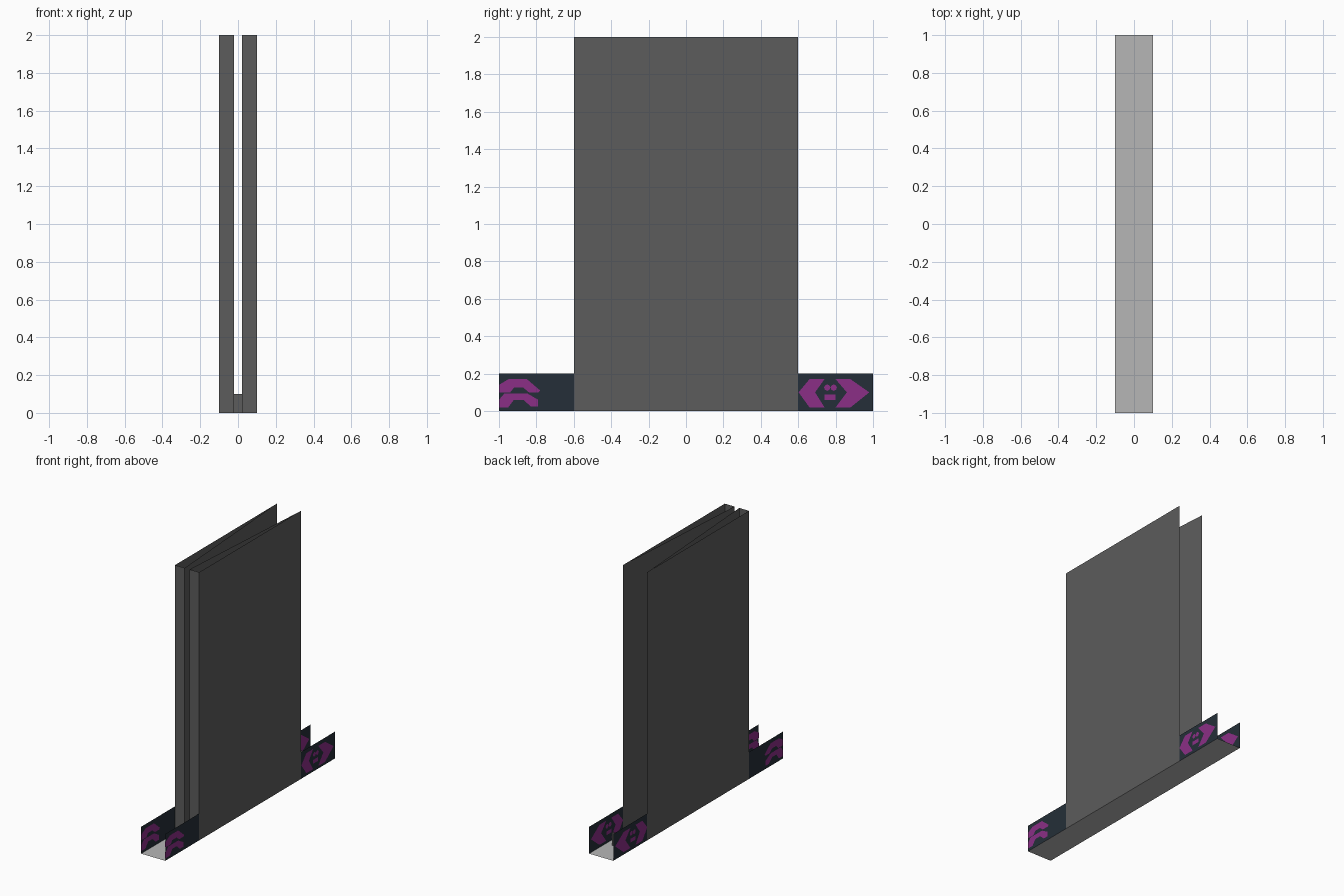
import bpy, math

if "Cube" in bpy.data.objects:
    bpy.data.objects.remove(bpy.data.objects["Cube"])

def mat(name, rgb):
    m = bpy.data.materials.new(name)
    m.diffuse_color = (*rgb, 1)
    m.use_nodes = True
    m.node_tree.nodes["Principled BSDF"].inputs["Base Color"].default_value = m.diffuse_color
    return m

LIGHT = mat("light_grey", (0.47, 0.47, 0.47))
DARK = mat("dark_grey", (0.107, 0.107, 0.107))
NAVY = mat("navy", (0.018, 0.028, 0.040))
PURPLE = mat("purple", (0.26, 0.028, 0.24))

def obj(name, verts, faces, material):
    me = bpy.data.meshes.new(name)
    me.from_pydata(verts, [], faces)
    me.materials.append(material)
    me.update()
    o = bpy.data.objects.new(name, me)
    bpy.context.collection.objects.link(o)
    return o

def wall(name, path, height, material, closed=False):
    """Vertical sheet following a plan path of (x, y) points."""
    n = len(path)
    verts = [(x, y, z) for z in (0, height) for x, y in path]
    faces = [(i, (i + 1) % n, n + (i + 1) % n, n + i) for i in range(n if closed else n - 1)]
    return obj(name, verts, faces, material)

def plate(name, x, outline):
    """Thin painted shape in the y-z plane, showing on both sides of a wall."""
    n = len(outline)
    verts = [(x + d, y, z) for d in (-0.002, 0.002) for y, z in outline]
    faces = [tuple(range(n))[::-1], tuple(range(n, 2 * n))]
    return obj(name, verts, faces, PURPLE)

def disc(y, z, r):
    return [(y + r * math.cos(i * math.pi / 4), z + r * math.sin(i * math.pi / 4)) for i in range(8)]

# floor of the channel
obj("floor", [(-.1, -1, 0), (.1, -1, 0), (.1, 1, 0), (-.1, 1, 0)], [(0, 1, 2, 3)], LIGHT)

# painted ornaments, as (y, z) outlines
ornaments = {
    "front_arch": [(-1, .1), (-1, .14), (-.95, .17), (-.85, .17), (-.78, .11), (-.79, .1),
                   (-.84, .1), (-.87, .125), (-.92, .125), (-.94, .1)],
    "front_hump": [(-1, .02), (-1, .06), (-.97, .095), (-.85, .095), (-.79, .06), (-.79, .025),
                   (-.83, .025), (-.87, .06), (-.92, .06), (-.95, .02)],
    "back_left_chevron": [(.602, .1), (.66, .17), (.74, .17), (.69, .1), (.74, .02), (.66, .02)],
    "back_right_chevron": [(.8, .17), (.88, .17), (.98, .1), (.88, .02), (.8, .02), (.86, .1)],
    "back_dot_a": disc(.755, .125, .017),
    "back_dot_b": disc(.79, .125, .017),
    "back_bar": [(.74, .06), (.8, .06), (.8, .088), (.74, .088)],
}

for side, s in (("left", -1), ("right", 1)):
    # tall wedge: flat outside, narrow front, inside flaring open to the back
    wall(f"{side}_tall_panel", [(s * .1, .6), (s * .1, -.6), (s * .02, -.6), (s * .1, .6)], 2, DARK)
    # low walls at each end
    for end, e in (("front", -1), ("back", 1)):
        o = wall(f"{side}_{end}_low_wall", [(s * .1, e * .6), (s * .1, e)], .2, NAVY)
    for name, outline in ornaments.items():
        plate(f"{side}_{name}", s * .1, outline)

# small crossed stub inside the back end
wall("stub_across", [(-.05, .8), (.05, .8)], .1, DARK)
wall("stub_along", [(0, .75), (0, .85)], .1, DARK)
